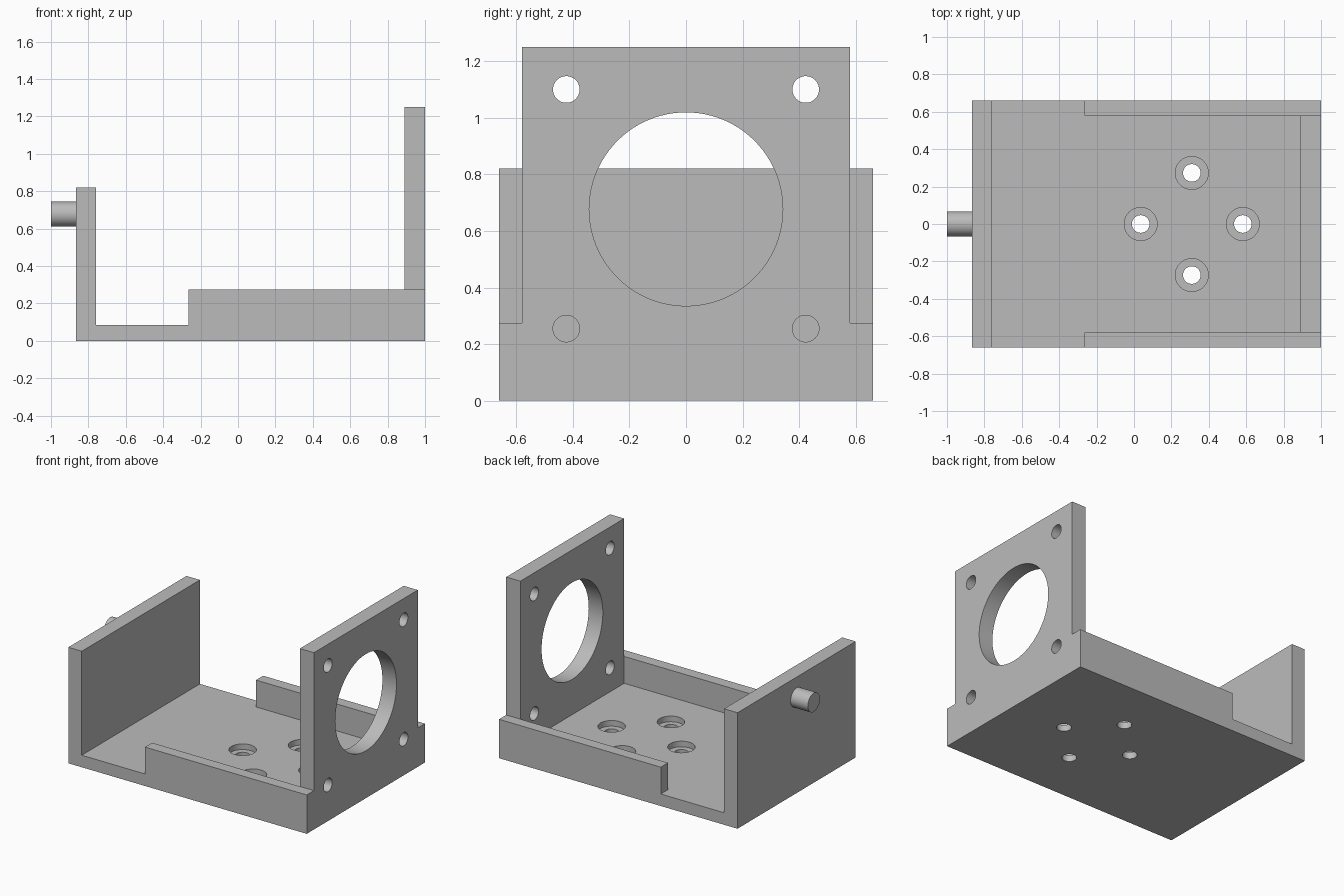
import bpy, bmesh, math
from mathutils import Matrix, Vector

if "Cube" in bpy.data.objects:
    bpy.data.objects.remove(bpy.data.objects["Cube"], do_unlink=True)

grey = bpy.data.materials.new("plain grey")
grey.use_nodes = True
colour = (0.5, 0.5, 0.5, 1)
grey.diffuse_color = colour
grey.node_tree.nodes["Principled BSDF"].inputs["Base Color"].default_value = colour


def add_object(name, bm):
    bmesh.ops.recalc_face_normals(bm, faces=bm.faces)
    mesh = bpy.data.meshes.new(name)
    bm.to_mesh(mesh)
    bm.free()
    mesh.materials.append(grey)
    obj = bpy.data.objects.new(name, mesh)
    bpy.context.collection.objects.link(obj)
    return obj


def box(name, low, high):
    low, high = Vector(low), Vector(high)
    bm = bmesh.new()
    place = Matrix.Translation((low + high) / 2) @ Matrix.Diagonal((*(high - low), 1))
    bmesh.ops.create_cube(bm, size=1, matrix=place)
    return add_object(name, bm)


def cylinder(name, centre, radius, length, axis="Z", sides=64):
    bm = bmesh.new()
    place = Matrix.Translation(centre)
    if axis == "X":
        place = place @ Matrix.Rotation(math.pi / 2, 4, "Y")
    bmesh.ops.create_cone(bm, cap_ends=True, segments=sides, radius1=radius,
                          radius2=radius, depth=length, matrix=place)
    return add_object(name, bm)


def select_only(obj):
    bpy.ops.object.select_all(action="DESELECT")
    obj.select_set(True)
    bpy.context.view_layer.objects.active = obj


def cut(target, cutter):
    mod = target.modifiers.new("cut", "BOOLEAN")
    mod.operation, mod.solver, mod.object = "DIFFERENCE", "EXACT", cutter
    select_only(target)
    bpy.ops.object.modifier_apply(modifier=mod.name)
    bpy.data.objects.remove(cutter, do_unlink=True)


HALF, INNER = 0.66, 0.58      # outer and inner half widths
FLOOR, RAIL = 0.085, 0.275    # floor and side rail heights
FACE = 0.89                   # inner face of the motor plate

# Bracket: side profile extruded across the width
profile = [(-0.865, 0), (1, 0), (1, 1.25), (FACE, 1.25), (FACE, RAIL),
           (-0.265, RAIL), (-0.265, FLOOR), (-0.76, FLOOR), (-0.76, 0.82), (-0.865, 0.82)]
bm = bmesh.new()
side = bm.faces.new([bm.verts.new((x, -HALF, z)) for x, z in profile])
new = bmesh.ops.extrude_face_region(bm, geom=[side])["geom"]
bmesh.ops.translate(bm, vec=(0, 2 * HALF, 0),
                    verts=[v for v in new if isinstance(v, bmesh.types.BMVert)])
bracket = add_object("bracket", bm)

# Channel between the rails, and shoulders beside the motor plate
cut(bracket, box("channel_cutter", (-0.5, -INNER, FLOOR), (FACE, INNER, 0.5)))
for s in (-1, 1):
    ys = sorted((s * INNER, s * 0.8))
    cut(bracket, box("shoulder_cutter", (0.8, ys[0], RAIL), (1.1, ys[1], 1.4)))

# Motor plate opening and its four screw holes
cut(bracket, cylinder("opening_cutter", (0.945, 0, 0.677), 0.342, 0.3, "X", 96))
for y in (-0.423, 0.423):
    for z in (0.255, 1.1):
        cut(bracket, cylinder("screw_cutter", (0.945, y, z), 0.047, 0.3, "X"))

# Counterbored holes in the floor
for i in range(4):
    a = i * math.pi / 2
    x, y = 0.309 + 0.273 * math.cos(a), 0.273 * math.sin(a)
    cut(bracket, cylinder("bolt_cutter", (x, y, 0), 0.047, 0.4))
    cut(bracket, cylinder("bore_cutter", (x, y, 0.145), 0.088, 0.2))

# Pivot pin on the end wall
pin = cylinder("pivot_pin", (-0.93, 0, 0.677), 0.067, 0.14, "X")

for obj in (bracket, pin):
    select_only(obj)
    bpy.ops.object.shade_smooth_by_angle(angle=math.radians(30))
